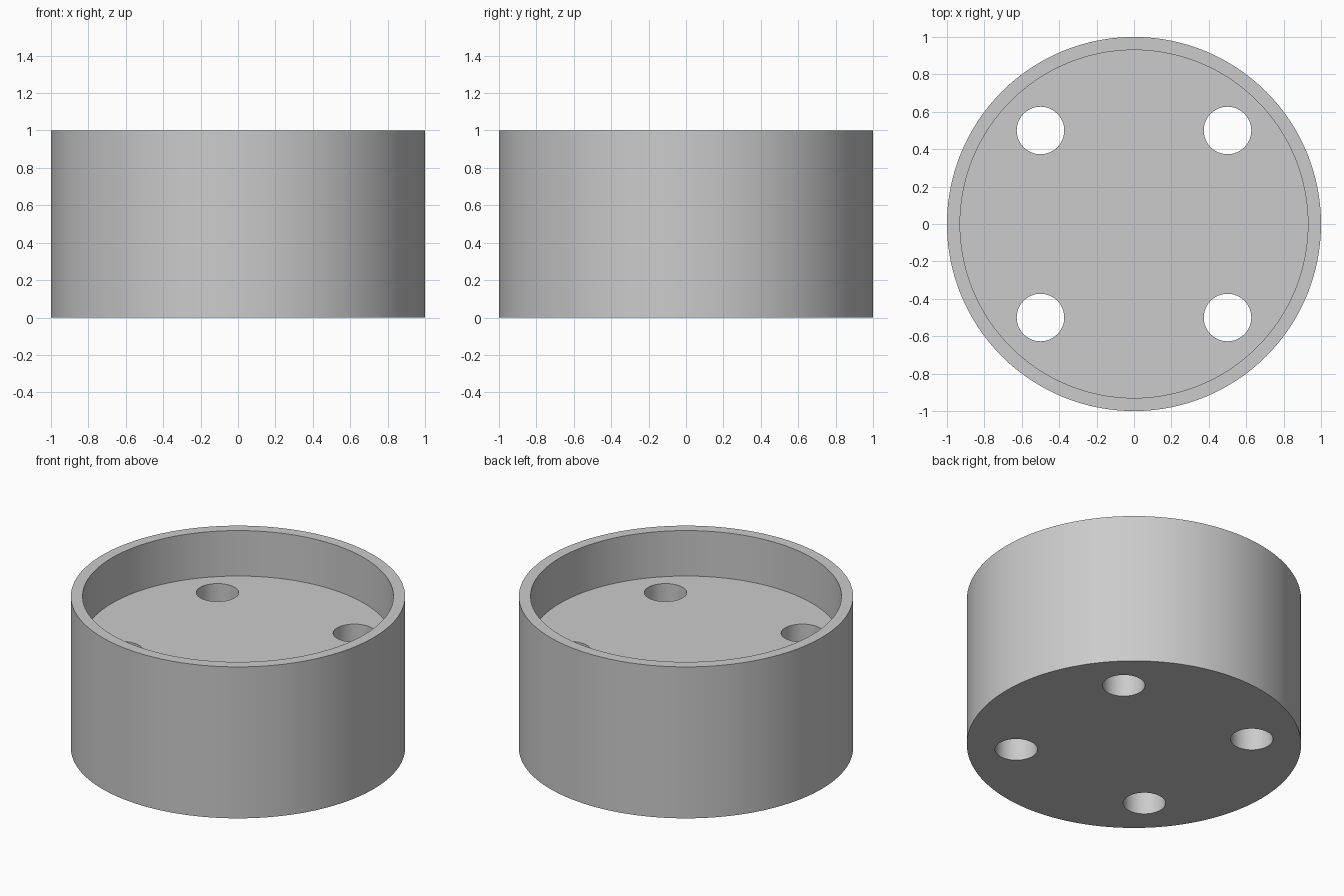
import bpy
import math

cube = bpy.data.objects.get("Cube")
if cube:
    bpy.data.objects.remove(cube, do_unlink=True)

RADIUS, HEIGHT = 1.0, 1.0
INNER_RADIUS, FLOOR_Z = 0.93, 0.70
HOLE_RADIUS, HOLE_OFFSET = 0.127, 0.5

grey = bpy.data.materials.new("plain grey")
grey.use_nodes = True
colour = (0.6, 0.6, 0.6, 1)
grey.diffuse_color = colour
grey.node_tree.nodes["Principled BSDF"].inputs["Base Color"].default_value = colour


def cylinder(name, radius, bottom, top, x=0, y=0, sides=128):
    bpy.ops.mesh.primitive_cylinder_add(
        vertices=sides, radius=radius, depth=top - bottom,
        location=(x, y, (bottom + top) / 2))
    obj = bpy.context.object
    obj.name = name
    obj.data.materials.append(grey)
    return obj


# Solid round body
body = cylinder("round_body", RADIUS, 0, HEIGHT)

# Shallow recess in the top, and four holes through the floor
cutters = [cylinder("recess_cutter", INNER_RADIUS, FLOOR_Z, HEIGHT + 0.2)]
for x in (-HOLE_OFFSET, HOLE_OFFSET):
    for y in (-HOLE_OFFSET, HOLE_OFFSET):
        cutters.append(cylinder("hole_cutter", HOLE_RADIUS, -0.2, HEIGHT, x, y, 64))

bpy.context.view_layer.objects.active = body
for cutter in cutters:
    cut = body.modifiers.new("cut", "BOOLEAN")
    cut.operation = "DIFFERENCE"
    cut.solver = "EXACT"
    cut.object = cutter
    bpy.ops.object.modifier_apply(modifier=cut.name)
for cutter in cutters:
    bpy.data.objects.remove(cutter, do_unlink=True)

# Smooth walls with crisp rims
bpy.ops.object.select_all(action="DESELECT")
body.select_set(True)
bpy.context.view_layer.objects.active = body
bpy.ops.object.shade_smooth_by_angle(angle=math.radians(30))
